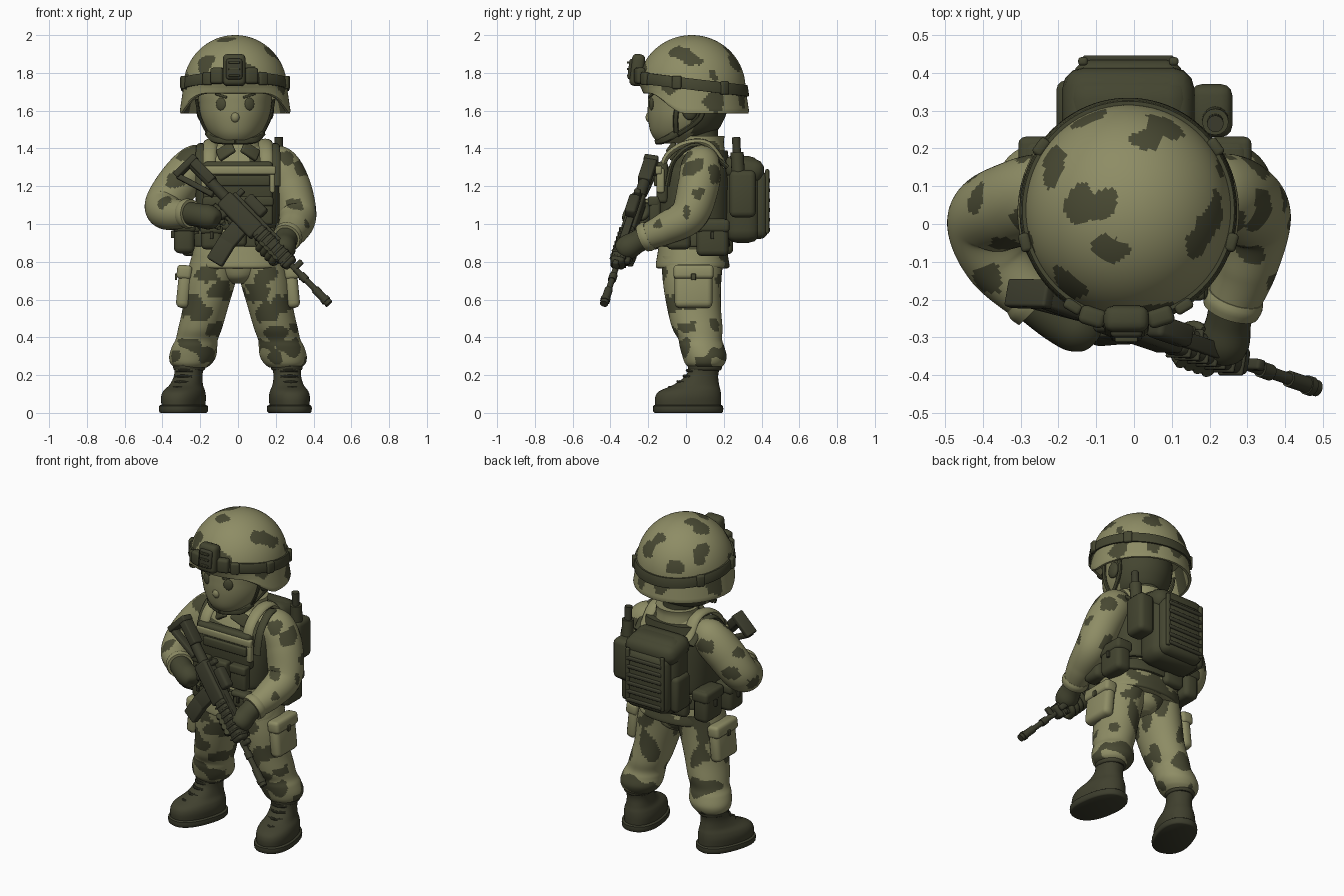
import bpy, bmesh, math
from mathutils import Vector, Matrix, Euler, noise

def material(name, rgb):
    m = bpy.data.materials.new(name)
    m.diffuse_color = (*rgb, 1)
    return m

LIGHT = material("light olive cloth", (0.27, 0.265, 0.13))
DARK = material("dark camouflage", (0.066, 0.067, 0.033))
GEAR = material("dark gear", (0.058, 0.06, 0.03))
METAL = material("rifle black olive", (0.045, 0.046, 0.026))
BOOT = material("boot leather", (0.052, 0.052, 0.028))
SKIN = material("face", (0.25, 0.245, 0.12))
I4 = Matrix.Identity(4)

def finish(name, bm, mats, rule=None, M=I4):
    bmesh.ops.transform(bm, matrix=M, verts=bm.verts[:])
    bmesh.ops.recalc_face_normals(bm, faces=bm.faces[:])
    if rule:
        for f in bm.faces:
            f.material_index = int(rule(f.calc_center_median()))
    me = bpy.data.meshes.new(name)
    bm.to_mesh(me)
    bm.free()
    for m in mats:
        me.materials.append(m)
    me.shade_smooth()
    me.set_sharp_from_angle(angle=math.radians(40))
    ob = bpy.data.objects.new(name, me)
    bpy.context.collection.objects.link(ob)
    return ob

# camouflage rules: noise patches, or listed blobs with wobbly edges
def camo(p):
    return noise.noise(p * 8.5 + Vector((3.3, 1.7, 8.1))) > 0.14

def blobs(table):
    return lambda p: any((p - Vector(b[:3])).length + 0.03 * noise.noise(p * 18) < b[3] for b in table)

LEG = [(-.1, .64, .05), (-.24, .57, .06), (-.2, .53, .045), (-.12, .44, .04), (-.25, .36, .04), (-.15, .31, .045),
       (-.35, .3, .035), (-.16, .74, .045), (.1, .64, .05), (.15, .73, .045), (.15, .53, .05), (.24, .58, .05),
       (.2, .42, .05), (.13, .36, .035), (.28, .35, .045), (.31, .46, .03), (.2, .29, .035)]

def leg_camo(p):
    if p.y > .05:
        return camo(p)
    return any(math.hypot((p.x - x) * .75, p.z - z) + .025 * noise.noise(p * 18) < r for x, z, r in LEG)

def loft(name, rows, mats, rule=None, M=I4, closed=False):
    bm = bmesh.new()
    R = [[bm.verts.new(p) for p in r] for r in rows]
    n = len(R[0])
    for a, b in (zip(R, R[1:] + R[:1]) if closed else zip(R, R[1:])):
        for i in range(n):
            bm.faces.new((a[i], a[(i + 1) % n], b[(i + 1) % n], b[i]))
    if not closed:
        bm.faces.new(R[0])
        bm.faces.new(R[-1])
    return finish(name, bm, mats, rule, M)

def smooth(p, k):
    P, out = [p[0]] + list(p) + [p[-1]], []
    for i in range(len(p) - 1):
        for s in range(k):
            t = s / k
            out.append(tuple(0.5 * (2*b + (c - a)*t + (2*a - 5*b + 4*c - d)*t*t + (3*b - a - 3*c + d)*t**3)
                             for a, b, c, d in zip(*P[i:i + 4])))
    return out + [p[-1]]

def spow(v, e):
    return math.copysign(abs(v) ** e, v)

# horizontal sections (z, cx, cy, rx, ry) stacked upwards
def stack(name, secs, mats, rule=None, n=48, k=6, e=1.0, M=I4):
    A = [2 * math.pi * i / n for i in range(n)]
    rows = [[Vector((cx + rx * spow(math.cos(a), e), cy + ry * spow(math.sin(a), e), z)) for a in A]
            for z, cx, cy, rx, ry in smooth(secs, k)]
    return loft(name, rows, mats, rule, M)

# tube through (x, y, z, radius a, radius b)
def tube(name, pts, mats, rule=None, ref=(1, 0, 0), n=16, k=5, M=I4):
    P = smooth(pts, k)
    C = [Vector(p[:3]) for p in P]
    rows = []
    for i, p in enumerate(P):
        t = (C[min(i + 1, len(C) - 1)] - C[max(i - 1, 0)]).normalized()
        r = Vector(ref)
        u = (r - t * r.dot(t)).normalized()
        v = t.cross(u)
        rows.append([C[i] + u * p[3] * math.cos(6.283185 * j / n) + v * p[4] * math.sin(6.283185 * j / n)
                     for j in range(n)])
    return loft(name, rows, mats, rule, M)

def box(name, c, size, mat, bev=0.012, rot=(0, 0, 0), M=I4):
    bm = bmesh.new()
    bmesh.ops.create_cube(bm, size=1)
    bmesh.ops.scale(bm, vec=size, verts=bm.verts[:])
    bmesh.ops.bevel(bm, geom=bm.edges[:], offset=min(bev, min(size) * 0.45), segments=3, profile=0.5, affect='EDGES')
    return finish(name, bm, [mat], None, M @ Matrix.Translation(c) @ Euler(rot).to_matrix().to_4x4())

def ball(name, c, r, mat, rot=(0, 0, 0)):
    bm = bmesh.new()
    bmesh.ops.create_uvsphere(bm, u_segments=20, v_segments=12, radius=1)
    bmesh.ops.scale(bm, vec=r, verts=bm.verts[:])
    return finish(name, bm, [mat], None, Matrix.Translation(c) @ Euler(rot).to_matrix().to_4x4())

CLOTH = [LIGHT, DARK]

# helmet shell with a raised front brim
HX, HY, N = -0.015, 0.03, 144
AZ = [2 * math.pi * i / N for i in range(N)]

def hr(z):
    return math.sqrt(max(0, 1 - ((z - 1.72) / 0.28) ** 2)) if z > 1.72 else 1 + 0.07 * (1.72 - z) / 0.13

def hp(a, z, f):
    tuck = 1 - 0.12 * max(0, math.cos(a)) ** 2 * min(1, max(0, (1.75 - z) / 0.06))
    return Vector((HX + 0.275 * f * math.sin(a), HY - 0.285 * f * tuck * math.cos(a), z))

def rim(a):
    t = min(1, max(0, (math.cos(a) - 0.1) / 0.75))
    return 1.585 + 0.105 * t * t * (3 - 2 * t)

rows = [[hp(a, 1.74, 0.88) for a in AZ], [hp(a, rim(a), hr(rim(a)) - 0.07) for a in AZ]]
for j in range(10):
    rows.append([hp(a, rim(a) + (1.72 - rim(a)) * j / 10, hr(rim(a) + (1.72 - rim(a)) * j / 10) - .02 * (j == 0)) for a in AZ])
for j in range(41):
    z = 1.72 + 0.28 * math.sin(math.radians(j * 89 / 40))
    rows.append([hp(a, z, hr(z)) for a in AZ])
loft("helmet", rows, CLOTH, blobs([
    (-.22, .13, 1.88, .05), (-.23, .19, 1.83, .04), (-.14, .05, 1.97, .05), (-.09, .06, 1.99, .04), (-.06, -.07, 1.976, .05),
    (.04, .22, 1.91, .045), (.08, .27, 1.86, .055), (.18, -.03, 1.9, .05), (.21, .03, 1.88, .045), (-.17, -.16, 1.85, .05),
    (.05, -.23, 1.82, .05), (-.12, .28, 1.8, .05), (.12, .32, 1.66, .05), (-.28, .12, 1.66, .06), (.26, .16, 1.66, .06),
    (.24, .15, 1.8, .035), (-.28, -.06, 1.76, .045), (.26, -.1, 1.74, .05), (-.05, .33, 1.66, .04)]))

# helmet band, lower at the back, with clips and front mount
def bandz(a):
    return 1.74 + 0.035 * math.cos(a)

loft("helmet_band", [[hp(a, bandz(a) + dz, hr(bandz(a) + dz) + df) for a in AZ]
                     for dz, df in ((-.03, -.02), (-.03, .035), (-.022, .045), (.022, .045), (.03, .035), (.03, -.02))],
     [GEAR], closed=True)
for a in (0.55, 1.3, 2.2, -0.55, -1.3, -2.2):
    box("band_clip", hp(a, bandz(a), hr(bandz(a)) + 0.035), (.05, .03, .07), GEAR, .01, (0, 0, a))
box("mount_base", (-.02, -.258, 1.815), (.12, .07, .17), GEAR, .025, (-.12, 0, 0))
box("mount_plate", (-.02, -.29, 1.82), (.085, .03, .11), METAL, .012, (-.12, 0, 0))
for dz in (-.035, 0, .035):
    box("mount_bar", (-.02, -.305, 1.82 + dz), (.06, .015, .012), GEAR, .004)
for s in (-1, 1):
    box("mount_wing", (-.02 + s * .09, -.245, 1.785), (.07, .05, .085), GEAR, .015, (0, 0, s * .3))

# head, hair, face and chin strap
stack("head", [(1.425, -.015, -.08, .03, .03), (1.435, -.015, -.075, .08, .075), (1.48, -.015, -.02, .14, .165),
               (1.55, -.015, .0, .178, .2), (1.63, -.015, .01, .192, .212), (1.72, -.015, .01, .19, .2),
               (1.8, -.015, .01, .13, .13)], [SKIN, GEAR], lambda p: p.y > .03)
ball("nose", (-.015, -.192, 1.565), (.024, .022, .028), SKIN)
box("mouth", (-.015, -.182, 1.513), (.04, .008, .008), GEAR, .003)
for s in (-1, 1):
    ball("eye", (-.015 + s * .075, -.183, 1.635), (.028, .01, .034), DARK, (0, 0, s * .35))
    box("eyebrow", (-.015 + s * .075, -.186, 1.68), (.07, .01, .013), GEAR, .004, (0, -s * .3, s * .35))
    ball("ear", (-.015 + s * .185, .02, 1.6), (.02, .04, .05), GEAR)
    for y0 in (-.04, .09):
        tube("chin_strap", [(-.015 + s * .205, y0, 1.66, .014, .008), (-.015 + s * .185, y0 - .015, 1.56, .014, .008),
                            (-.015 + s * .14, -.05, 1.47, .014, .008)], [GEAR], ref=(0, 1, 0), n=8)
    tube("chin_cup", [(-.015 + s * .15, -.045, 1.485, .02, .01), (-.015 + s * .105, -.11, 1.447, .02, .012),
                      (-.015, -.155, 1.44, .02, .012)], [GEAR], ref=(0, 0, 1), n=8)

# neck, jacket and collar
stack("neck", [(1.33, 0, .08, .1, .1), (1.5, -.01, .07, .1, .1), (1.58, -.01, .08, .12, .12)], [GEAR])
stack("collar", [(1.36, 0, .08, .14, .13), (1.43, 0, .085, .125, .115), (1.465, 0, .09, .125, .115)], CLOTH, camo)
for s in (-1, 1):
    box("collar_flap", (s * .065, -.07, 1.385), (.1, .025, .07), DARK, .01, (-.45, s * .55, s * .3))
stack("jacket", [(.765, .005, .035, .235, .185), (.78, .005, .035, .25, .195), (.85, 0, .035, .24, .185),
                 (1.0, 0, .04, .2, .165), (1.2, 0, .05, .215, .165), (1.33, 0, .07, .205, .14),
                 (1.41, 0, .08, .13, .1)], CLOTH, lambda p: camo(p) and (p.z > .9 or p.y > 0), n=90, k=8, e=.85)

# plate carrier, straps and belt
stack("vest", [(.97, 0, .04, .205, .18), (1.0, 0, .04, .218, .19), (1.15, 0, .045, .225, .19),
               (1.27, 0, .055, .22, .18), (1.32, 0, .08, .2, .15), (1.39, 0, .12, .17, .1)], [GEAR], e=.75)
box("chest_plate", (0, -.125, 1.22), (.37, .06, .22), GEAR, .02)
box("chest_trim", (.01, -.145, 1.285), (.38, .035, .045), LIGHT, .01)
box("chest_panel", (.02, -.155, 1.228), (.3, .03, .055), GEAR, .01)
for s in (-1, 1):
    box("chest_side_trim", (s * .18, -.135, 1.23), (.03, .04, .13), LIGHT, .01)
    tube("shoulder_strap", [(s * .15, -.135, 1.25, .035, .016), (s * .15, -.1, 1.36, .035, .016),
                            (s * .145, 0, 1.425, .037, .018), (s * .145, .12, 1.42, .037, .018),
                            (s * .15, .21, 1.3, .035, .016)], [LIGHT], n=12)
    tube("pack_strap", [(s * .2, -.1, 1.2, .025, .012), (s * .2, -.06, 1.34, .025, .012), (s * .195, .06, 1.415, .025, .014),
                        (s * .185, .22, 1.3, .025, .012)], [GEAR], n=12)
for x in (-.13, 0, .13):
    box("magazine_pouch", (x, -.165, 1.07), (.11, .06, .15), GEAR, .015)
    box("magazine_flap", (x, -.172, 1.12), (.115, .06, .05), GEAR, .012)
stack("belt", [(.88, 0, .035, .238, .195), (.89, 0, .035, .245, .2), (.94, 0, .035, .238, .195),
               (.95, 0, .035, .225, .19)], [GEAR], e=.85)
POUCHES = [(.255, .14, .93, .1, .17, .2), (.25, -.04, .94, .09, .13, .15), (.14, -.165, .93, .1, .06, .11),
           (0, -.175, .93, .09, .05, .1), (-.14, -.165, .93, .11, .06, .13),
           (-.285, -.03, .935, .11, .14, .18), (-.25, .14, .93, .1, .17, .2), (-.1, .22, .9, .14, .06, .12)]
for x, y, z, a, b, c in POUCHES:
    box("belt_pouch", (x, y, z), (a, b, c), GEAR, .03)
    box("belt_pouch_flap", (x, y, z + c * .3), (a + .012, b + .012, c * .35), GEAR, .02)
    box("belt_pouch_buckle", (x + math.copysign(a / 2 + .006, x) * (abs(x) > .2), y - (b / 2 + .006) * (abs(x) < .2),
                              z + .01), (.018, .018, .04), METAL, .004)

# backpack with webbing, lid and radio
box("backpack", (-.015, .3, 1.13), (.34, .19, .46), GEAR, .065)
box("backpack_lid", (-.015, .305, 1.29), (.35, .22, .13), GEAR, .06, (-.2, 0, 0))
box("backpack_pocket", (-.015, .385, 1.1), (.29, .1, .36), GEAR, .045)
for i in range(6):
    box("pack_webbing", (-.015, .436, .97 + i * .052), (.24, .02, .022), METAL, .006)
for s in (-1, 1):
    box("pack_side_strap", (-.015 + s * .12, .43, 1.12), (.025, .022, .34), GEAR, .008)
box("pack_side_pocket", (-.175, .31, 1.04), (.06, .14, .22), GEAR, .025)
box("radio_pouch", (.205, .3, 1.16), (.11, .14, .25), GEAR, .03)
tube("radio", [(.215, .28, 1.2, .035, .035), (.215, .27, 1.38, .035, .035)], [GEAR], k=1)
tube("radio_knob", [(.215, .27, 1.36, .022, .022), (.215, .265, 1.46, .022, .022)], [METAL], k=1)

# trousers, cargo pockets and boots
stack("trouser_seat", [(.685, 0, .04, .06, .09), (.72, 0, .035, .12, .14), (.8, 0, .035, .2, .165)], CLOTH, leg_camo)
for s, side in ((-1, "right"), (1, "left")):
    stack(side + "_trouser_leg",
          [(.24, s * .25, .1, .085, .085), (.262, s * .248, .1, .11, .105), (.3, s * .24, .098, .124, .117),
           (.35, s * .23, .085, .12, .118), (.39, s * .218, .075, .112, .116), (.45, s * .2, .06, .116, .133),
           (.56, s * .172, .042, .12, .143), (.7, s * .145, .032, .133, .155), (.83, s * .12, .035, .125, .165)],
          CLOTH, leg_camo, n=80, k=8)
    box("cargo_pocket", (s * .285, .04, .665), (.07, .2, .22), LIGHT, .028, (0, -s * .1, 0))
    box("cargo_flap", (s * .284, .04, .745), (.08, .212, .075), LIGHT, .02, (0, -s * .1, 0))
    box("cargo_button", (s * .328, .04, .72), (.012, .025, .035), DARK, .004)
    yaw = -math.radians(20) if s < 0 else math.radians(9)
    B = Matrix.Translation((s * .258, .1, 0)) @ Matrix.Rotation(yaw, 4, 'Z')
    stack(side + "_boot", [(.03, 0, -.09, .1, .175), (.08, 0, -.09, .105, .176), (.115, 0, -.08, .098, .163),
                           (.15, 0, -.045, .08, .12), (.2, 0, -.015, .072, .085), (.26, 0, 0, .078, .083),
                           (.3, 0, 0, .078, .085)], [BOOT], e=.9, M=B)
    stack(side + "_sole", [(0, 0, -.09, .105, .178), (.008, 0, -.09, .113, .185), (.036, 0, -.09, .113, .185),
                           (.042, 0, -.09, .1, .175)], [METAL], e=.85, k=2, M=B)
    for z, y in ((.13, -.19), (.16, -.145), (.19, -.112), (.22, -.095), (.25, -.09)):
        tube("boot_lace", [(-.045, y + .025, z, .007, .007), (0, y, z + .005, .008, .008), (.045, y + .025, z, .007, .007)],
             [METAL], ref=(0, 0, 1), n=8, k=3, M=B)
    stack(side + "_boot_cuff", [(.225, 0, 0, .075, .083), (.235, 0, 0, .084, .09), (.265, 0, 0, .084, .09)],
          [BOOT], k=2, M=B)

# sleeves, cuffs and gloves
def arm(side, pts, hand, patches):
    a, b, c = (Vector(pts[i][:3]) for i in (0, 3, -1))
    nrm = (b - a).cross(c - b)
    q = [(*p, p[3]) for p in pts]
    tube(side + "_sleeve", q, CLOTH, blobs(patches), ref=nrm, n=72, k=12)
    d = (c - Vector(pts[-2][:3])).normalized()
    tube(side + "_cuff", [(*(c - d * .03), .075, .075), (*(c - d * .01), .08, .08), (*(c + d * .015), .075, .075)],
         [LIGHT], ref=nrm, n=28, k=3)
    tube(side + "_glove", [(*c, .062, .062)] + [(*p, p[3]) for p in hand], [GEAR], ref=nrm, n=24)

arm("right", [(-.15, .085, 1.35, .07), (-.22, .08, 1.315, .107), (-.31, .055, 1.22, .113), (-.39, .01, 1.1, .104),
              (-.36, -.1, 1.055, .088), (-.26, -.205, 1.055, .068)],
    [(-.2, -.25, 1.045, .063), (-.15, -.275, 1.035, .065), (-.11, -.29, 1.025, .045), (-.1, -.295, 1.02, .01)],
    [(-.26, .0, 1.37, .06), (-.33, -.06, 1.24, .05), (-.25, .19, 1.3, .05), (-.4, .12, 1.15, .05), (-.49, .02, 1.07, .045),
     (-.4, .06, 1.25, .04), (-.4, -.15, 1.12, .045), (-.33, -.13, .98, .04)])
arm("left", [(.15, .085, 1.35, .07), (.215, .08, 1.31, .105), (.275, .065, 1.2, .109), (.315, .015, 1.05, .1),
             (.295, -.11, .975, .085), (.26, -.215, .93, .068)],
    [(.25, -.26, .905, .06), (.24, -.31, .875, .066), (.232, -.345, .85, .05), (.23, -.36, .84, .01)],
    [(.33, .03, 1.3, .055), (.27, -.02, 1.36, .05), (.32, .16, 1.26, .05), (.24, .2, 1.33, .045), (.41, .0, 1.06, .035),
     (.38, .06, 1.17, .03), (.3, -.08, 1.11, .045), (.3, .12, 1.03, .045), (.36, -.13, 1.0, .03)])

# rifle, in a frame of (along the barrel, towards the body, down)
A, B = Vector((-.25, -.185, 1.33)), Vector((.485, -.435, .575))
d = (B - A).normalized()
w = Vector((-.65, 0, -.7))
w = (w - d * w.dot(d)).normalized()
G = Matrix((d, w.cross(d), w)).transposed().to_4x4()
G.translation = A

def gbox(name, c, size, bev=.008, tilt=0, mat=METAL):
    box(name, c, size, mat, bev, (0, tilt, 0), G)

def gcyl(name, x0, x1, r, z=0):
    tube(name, [(x0, 0, z, r, r), (x1, 0, z, r, r)], [METAL], ref=(0, 1, 0), k=1, M=G)

gbox("stock_butt", (.0, 0, .035), (.035, .075, .15))
gcyl("stock_tube", 0, .3, .03)
gbox("stock_cheek", (.08, 0, -.012), (.16, .07, .05))
gbox("stock_brace", (.11, 0, .07), (.22, .05, .03), tilt=.3)
gbox("receiver", (.4, 0, .01), (.26, .075, .1), .015)
gbox("receiver_rail", (.47, 0, -.045), (.36, .04, .025), .004)
gbox("sight_body", (.42, 0, -.085), (.13, .06, .06), .015)
gbox("rear_sight", (.31, 0, -.07), (.03, .035, .05))
gbox("pistol_grip", (.315, 0, .1), (.05, .05, .12), .015, -.35)
gbox("trigger_guard", (.365, 0, .07), (.06, .025, .015), .004)
gbox("magazine_top", (.445, 0, .1), (.095, .045, .14), .008, .1)
gbox("magazine_bottom", (.465, 0, .215), (.095, .045, .14), .01, .25)
gbox("handguard", (.65, 0, 0), (.27, .075, .08), .018)
for i in range(7):
    gbox("handguard_rib", (.55 + i * .034, 0, 0), (.012, .085, .088), .006)
gbox("side_lamp", (.72, -.05, -.01), (.1, .03, .035), .012)
gbox("front_sight", (.81, 0, -.02), (.03, .03, .07))
gcyl("barrel", .75, 1.05, .016)
gcyl("barrel_collar", .86, .9, .022)
gcyl("muzzle", .97, 1.08, .022)
gcyl("muzzle_ring", 1.04, 1.06, .026)

# fingers wrapped around handguard and grip
for i in range(4):
    x = .6 + i * .034
    tube("left_finger", [(x, .045, .03, .019, .019), (x, .01, .062, .019, .019), (x, -.04, .045, .019, .019),
                         (x, -.052, .0, .017, .017), (x, -.045, -.025, .008, .008)], [GEAR], n=10, M=G)
for i in range(3):
    z = .07 + i * .034
    tube("right_finger", [(.25, -.03, z + .01, .019, .019), (.3, -.045, z, .019, .019), (.34, -.04, z, .018, .018),
                          (.365, -.01, z, .01, .01)], [GEAR], ref=(0, 0, 1), n=10, M=G)
